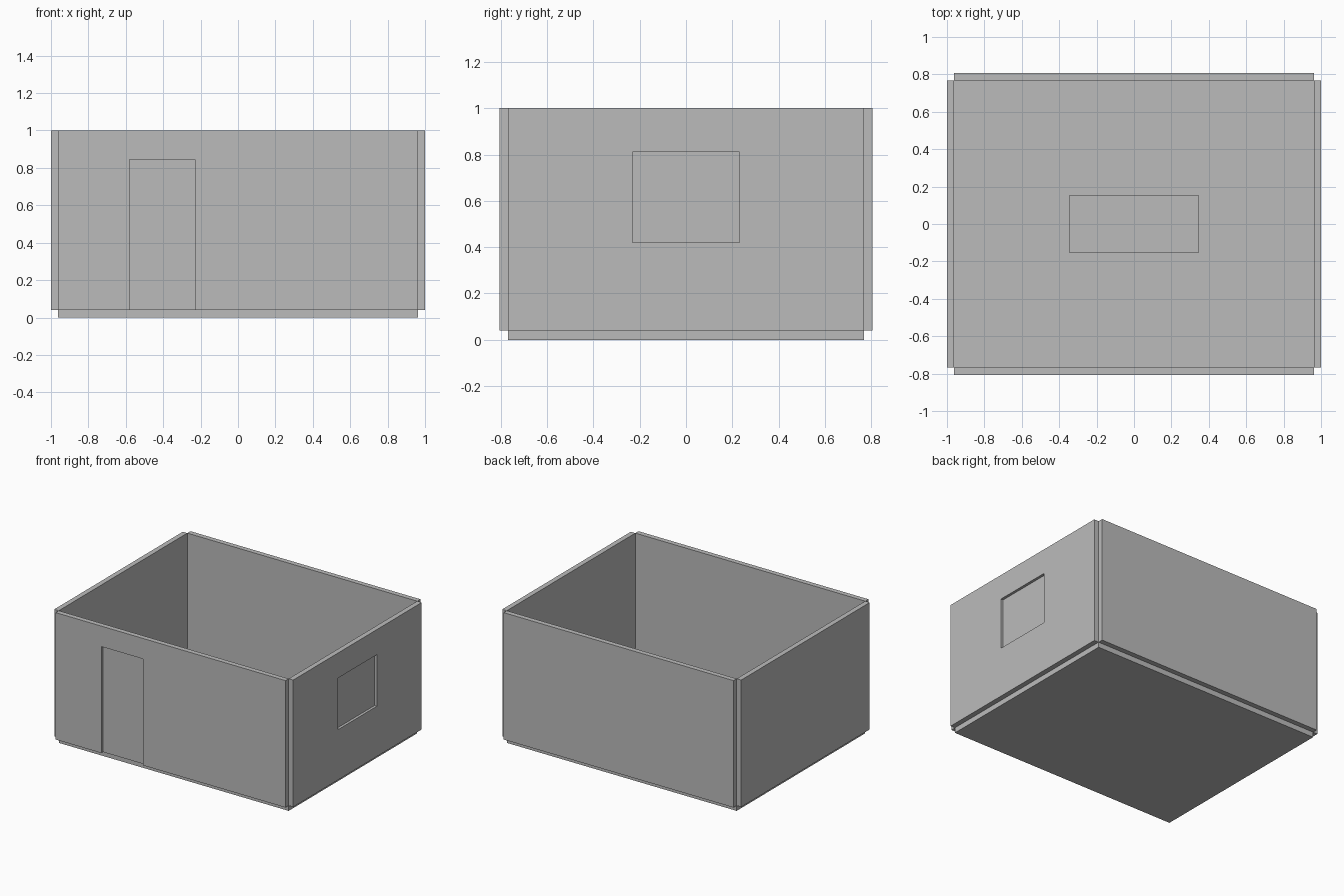
import bpy
import bmesh
from mathutils import Vector

if "Cube" in bpy.data.objects:
    bpy.data.objects.remove(bpy.data.objects["Cube"])

grey = bpy.data.materials.new("plain_grey")
grey.diffuse_color = (0.5, 0.5, 0.5, 1)
grey.use_nodes = True
grey.node_tree.nodes["Principled BSDF"].inputs["Base Color"].default_value = grey.diffuse_color

X, Y, T = 0.962, 0.768, 0.038   # inner half width, inner half depth, slab thickness
Z0, Z1 = 0.04, 1.0              # wall bottom and top
RECESS = 0.02


def box(name, lo, hi):
    lo, hi = Vector(lo), Vector(hi)
    bm = bmesh.new()
    bmesh.ops.create_cube(bm, size=1)
    for v in bm.verts:
        v.co = Vector([(lo[i] + hi[i]) / 2 + v.co[i] * (hi[i] - lo[i]) for i in range(3)])
    mesh = bpy.data.meshes.new(name)
    bm.to_mesh(mesh)
    bm.free()
    mesh.materials.append(grey)
    obj = bpy.data.objects.new(name, mesh)
    bpy.context.collection.objects.link(obj)
    return obj


def cut(target, name, lo, hi):
    cutter = box(name, lo, hi)
    cutter.hide_render = True
    cutter.hide_set(True)
    mod = target.modifiers.new("recess", 'BOOLEAN')
    mod.operation = 'DIFFERENCE'
    mod.solver = 'EXACT'
    mod.object = cutter
    # apply the cut, then drop the helper
    bpy.context.view_layer.objects.active = target
    bpy.ops.object.modifier_apply(modifier=mod.name)
    bpy.data.objects.remove(cutter)


# Floor slab with a shallow recessed panel
floor = box("floor", (-X, -Y, 0), (X, Y, Z0))
cut(floor, "floor_cutter", (-0.345, -0.152, Z0 - RECESS), (0.345, 0.152, 0.2))

# Walls stand just outside the floor, leaving the corners notched
front = box("front_wall", (-X, -Y - T, Z0), (X, -Y, Z1))
box("back_wall", (-X, Y, Z0), (X, Y + T, Z1))
right = box("right_wall", (X, -Y, Z0), (X + T, Y, Z1))
box("left_wall", (-X - T, -Y, Z0), (-X, Y, Z1))

# Door recess, open at the bottom edge
cut(front, "door_cutter", (-0.58, -1, -0.1), (-0.23, -Y - T + RECESS, 0.845))

# Window recess
cut(right, "window_cutter", (X + T - RECESS, -0.232, 0.42), (1.2, 0.232, 0.81))
